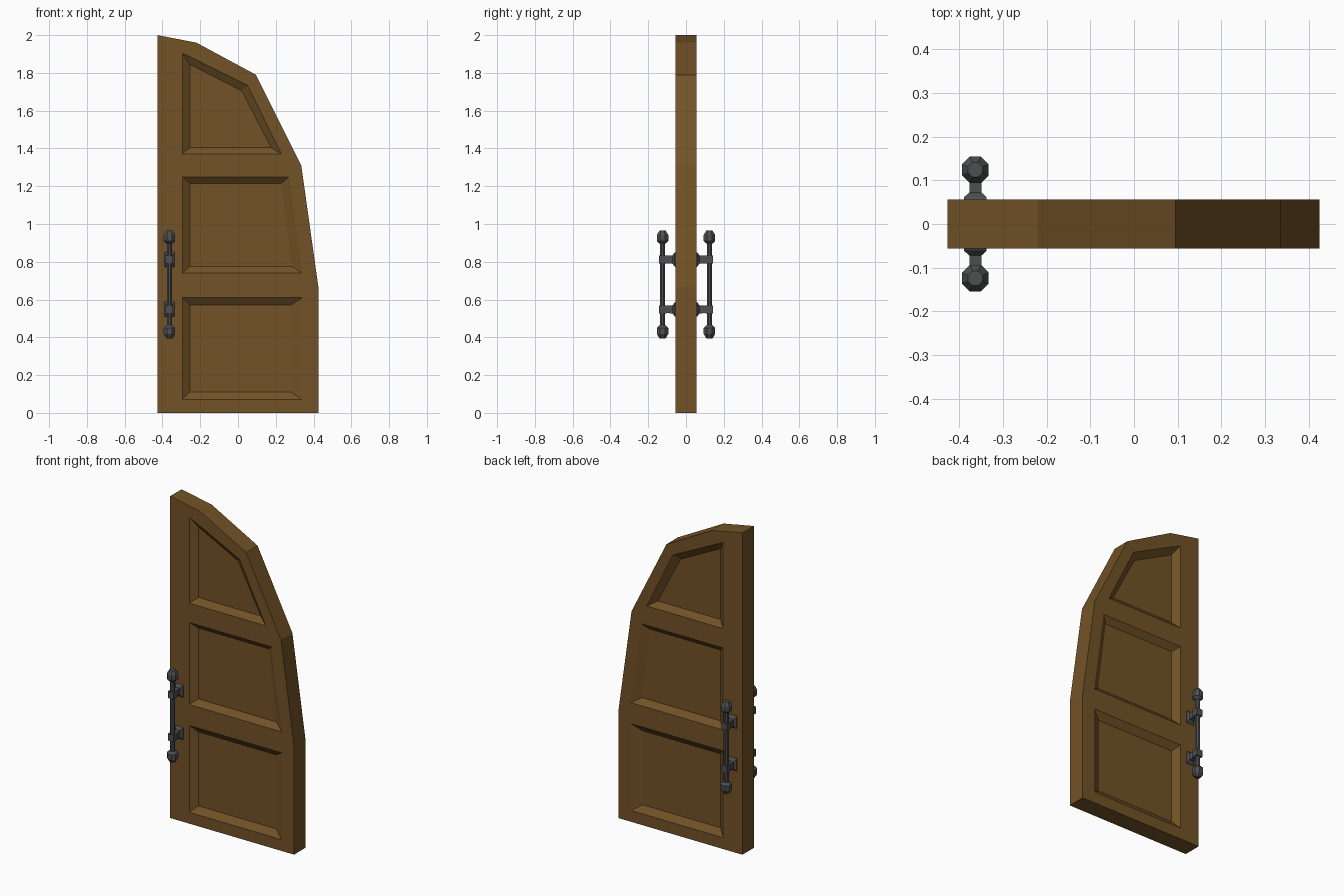
import bpy, bmesh
from math import cos, sin, pi

if "Cube" in bpy.data.objects:
    bpy.data.objects.remove(bpy.data.objects["Cube"], do_unlink=True)


def material(name, rgb):
    m = bpy.data.materials.new(name)
    m.use_nodes = True
    m.diffuse_color = (*rgb, 1)
    bsdf = next(n for n in m.node_tree.nodes if n.type == 'BSDF_PRINCIPLED')
    bsdf.inputs["Base Color"].default_value = (*rgb, 1)
    return m


wood = material("brown wood", (0.17, 0.085, 0.02))
iron = material("dark iron", (0.075, 0.077, 0.08))


def finish(bm, name, mat):
    bmesh.ops.recalc_face_normals(bm, faces=bm.faces)
    mesh = bpy.data.meshes.new(name)
    bm.to_mesh(mesh)
    bm.free()
    mesh.materials.append(mat)
    ob = bpy.data.objects.new(name, mesh)
    bpy.context.collection.objects.link(ob)
    return ob


def bridge(bm, a, b):
    n = len(a)
    for i in range(n):
        bm.faces.new((a[i], a[(i + 1) % n], b[(i + 1) % n], b[i]))


# Door leaf: outline plus three recessed panels (outer rim, inner floor)
HALF, DEPTH = 0.056, 0.03
outline = [(-0.427, 0), (0.425, 0), (0.425, 0.67), (0.335, 1.31),
           (0.095, 1.79), (-0.22, 1.96), (-0.427, 2)]
panels = [
    ([(-0.295, 0.07), (0.34, 0.07), (0.34, 0.61), (-0.295, 0.61)],
     [(-0.255, 0.11), (0.28, 0.11), (0.28, 0.57), (-0.255, 0.57)]),
    ([(-0.295, 0.74), (0.34, 0.74), (0.27, 1.25), (-0.295, 1.25)],
     [(-0.255, 0.775), (0.285, 0.775), (0.23, 1.215), (-0.255, 1.215)]),
    ([(-0.295, 1.37), (0.23, 1.37), (0.05, 1.735), (-0.295, 1.905)],
     [(-0.255, 1.405), (0.175, 1.405), (0.02, 1.705), (-0.255, 1.845)]),
]

bm = bmesh.new()
rims = []
for side in (-1, 1):
    def ring(points, y):
        return [bm.verts.new((x, side * y, z)) for x, z in points]

    rim = ring(outline, HALF)
    holes = [ring(outer, HALF) for outer, _ in panels]
    edges = [bm.edges.new((r[i - 1], r[i])) for r in [rim] + holes for i in range(len(r))]
    bmesh.ops.triangle_fill(bm, edges=edges, use_beauty=True, normal=(0, side, 0))
    for hole, (_, inner) in zip(holes, panels):
        floor = ring(inner, HALF - DEPTH)
        bridge(bm, hole, floor)
        bm.faces.new(floor)
    rims.append(rim)
bridge(bm, *rims)
finish(bm, "door_leaf", wood)


# Pull handles
HX, HY, MID = -0.363, 0.124, 0.68


def lathe(name, profile, y, sides=8):
    bm = bmesh.new()
    rings = [[bm.verts.new((HX + r * cos(2 * pi * (i + 0.5) / sides),
                            y + r * sin(2 * pi * (i + 0.5) / sides), z))
              for i in range(sides)] for r, z in profile]
    for a, b in zip(rings, rings[1:]):
        bridge(bm, a, b)
    bm.faces.new(rings[0])
    bm.faces.new(rings[-1])
    finish(bm, name, iron)


def bracket(name, side, z):
    """Square arm with a flared foot on the door and a collar round the bar."""
    bm = bmesh.new()
    sections = [(0.054, 0.026, 0.04), (0.061, 0.026, 0.036), (0.072, 0.014, 0.021),
                (0.104, 0.014, 0.02), (0.104, 0.02, 0.021), (0.142, 0.02, 0.021)]
    rings = [[bm.verts.new((HX + sx * w, side * y, z + sz * h))
              for sx, sz in ((-1, -1), (1, -1), (1, 1), (-1, 1))]
             for y, w, h in sections]
    for a, b in zip(rings, rings[1:]):
        bridge(bm, a, b)
    bm.faces.new(rings[0])
    bm.faces.new(rings[-1])
    finish(bm, name, iron)


for side, face in ((-1, "front"), (1, "back")):
    lathe(face + "_handle_bar", [(0.015, MID - 0.25), (0.015, MID + 0.25)], side * HY)
    for up, end in ((-1, "lower"), (1, "upper")):
        knob = [(0.018, 0.216), (0.033, 0.23), (0.033, 0.262), (0.018, 0.285)]
        lathe(f"{face}_{end}_knob", [(r, MID + up * z) for r, z in knob], side * HY)
        bracket(f"{face}_{end}_bracket", side, MID + up * 0.132)
